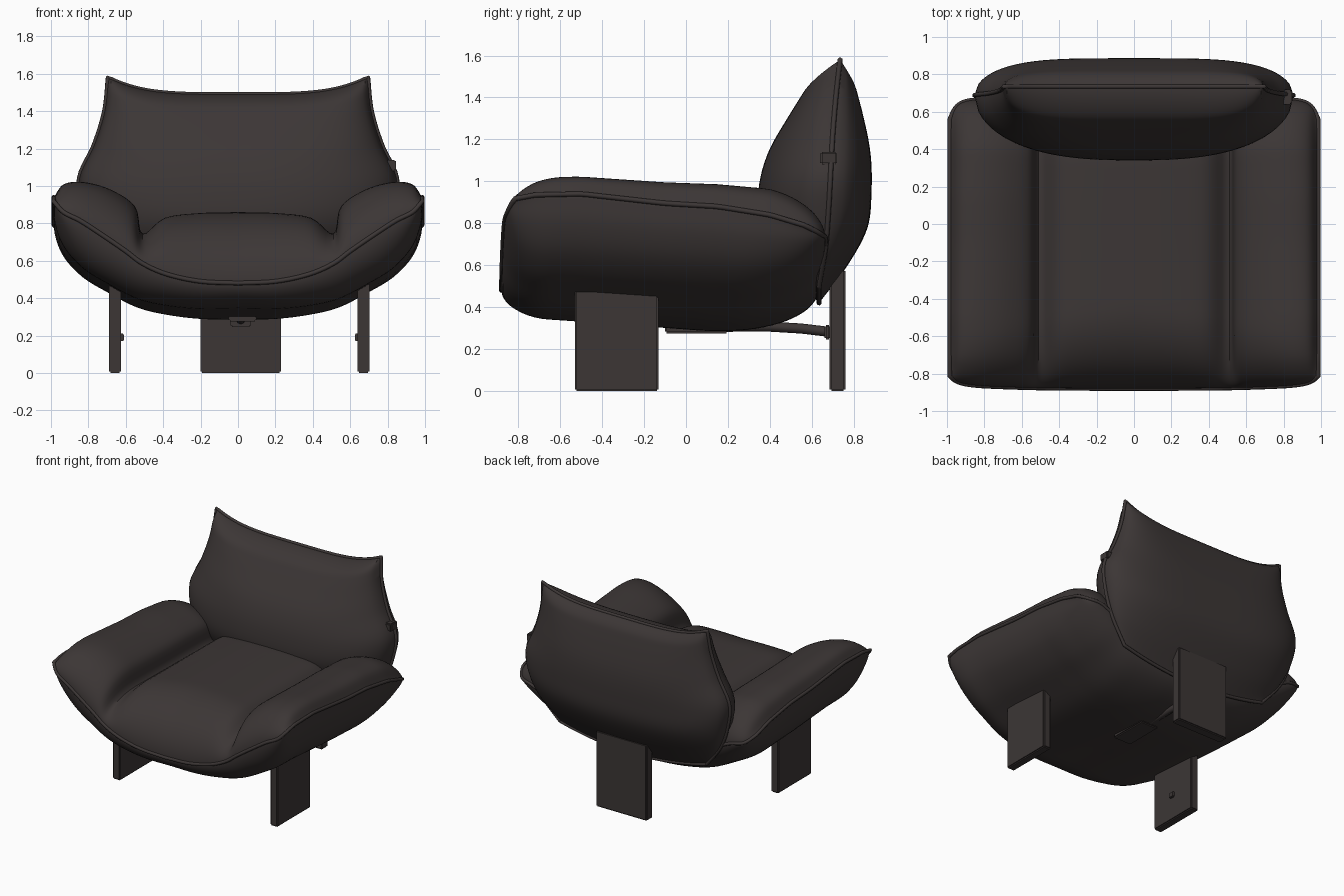
import bpy, bmesh, math
from mathutils import Vector

cube = bpy.data.objects.get("Cube")
if cube:
    bpy.data.objects.remove(cube, do_unlink=True)

leather = bpy.data.materials.new("dark_brown_leather")
leather.use_nodes = True
COLOUR = (0.045, 0.037, 0.036, 1)
leather.diffuse_color = COLOUR
leather.node_tree.nodes["Principled BSDF"].inputs["Base Color"].default_value = COLOUR


def along(points, t):
    """Smooth point on a polyline of evenly spaced keys, t in 0..1."""
    n = len(points) - 1
    i = min(int(t * n), n - 1)
    f = t * n - i
    p = [Vector(points[min(max(k, 0), n)]) for k in (i - 1, i, i + 1, i + 2)]
    a, b = (p[2] - p[0]) / 2, (p[3] - p[1]) / 2
    if i == 0:
        a = p[2] - p[1]
    if i == n - 1:
        b = p[2] - p[1]
    return (p[1] * (2*f**3 - 3*f*f + 1) + a * (f**3 - 2*f*f + f)
            + p[2] * (3*f*f - 2*f**3) + b * (f**3 - f*f))


def value(keys, x):
    """Straight-line value from (position, value) keys."""
    if x <= keys[0][0]:
        return keys[0][1]
    for (x0, v0), (x1, v1) in zip(keys, keys[1:]):
        if x <= x1:
            return v0 + (v1 - v0) * (x - x0) / (x1 - x0)
    return keys[-1][1]


def finish(name, bm, angle=40):
    mesh = bpy.data.meshes.new(name)
    bm.to_mesh(mesh)
    bm.free()
    obj = bpy.data.objects.new(name, mesh)
    bpy.context.collection.objects.link(obj)
    mesh.materials.append(leather)
    bpy.ops.object.select_all(action='DESELECT')
    obj.select_set(True)
    bpy.context.view_layer.objects.active = obj
    bpy.ops.object.shade_smooth_by_angle(angle=math.radians(angle))


def tube(name, points, radius, closed=False):
    curve = bpy.data.curves.new(name, 'CURVE')
    curve.dimensions = '3D'
    curve.bevel_depth = radius
    curve.bevel_resolution = 2
    curve.use_fill_caps = True
    line = curve.splines.new('POLY')
    line.points.add(len(points) - 1)
    for p, co in zip(line.points, points):
        p.co = (*co, 1)
    line.use_cyclic_u = closed
    line.use_smooth = True
    curve.materials.append(leather)
    obj = bpy.data.objects.new(name, curve)
    bpy.context.collection.objects.link(obj)


def pillow(name, surface, nu=80, nv=48):
    """Two sheets meeting at a piped seam; surface(u, v, side) gives points."""
    bm = bmesh.new()
    us = [2 * i / nu - 1 for i in range(nu + 1)]
    vs = [0.5 - 0.5 * math.cos(math.pi * j / nv) for j in range(nv + 1)]
    for side in (1, -1):
        grid = [[bm.verts.new(surface(u, v, side)) for v in vs] for u in us]
        for i in range(nu):
            for j in range(nv):
                bm.faces.new((grid[i][j], grid[i+1][j], grid[i+1][j+1], grid[i][j+1]))
    bmesh.ops.remove_doubles(bm, verts=bm.verts, dist=0.0005)
    bmesh.ops.recalc_face_normals(bm, faces=bm.faces)
    finish(name, bm)
    rim = ([(u, 0) for u in us] + [(1, v) for v in vs[1:]]
           + [(u, 1) for u in us[-2::-1]] + [(-1, v) for v in vs[-2:0:-1]])
    tube(name + "_piping", [surface(u, v, 0) for u, v in rim], 0.012, True)


def box(name, low, high, bevel=0.008):
    bm = bmesh.new()
    bmesh.ops.create_cube(bm, size=1)
    for v in bm.verts:
        v.co = [l + (h - l) * (c + 0.5) for l, h, c in zip(low, high, v.co)]
    bmesh.ops.bevel(bm, geom=bm.edges[:], offset=bevel, segments=2, affect='EDGES')
    finish(name, bm)


# Seat and wrap-around arms: half sections (x, z) from centre to arm tip
SEAM = [(0, .48), (.2, .49), (.38, .53), (.51, .59), (.6, .66), (.71, .74), (.84, .83), (.93, .88), (.985, .94)]
TOP = [(0, .86), (.2, .855), (.39, .83), (.51, .745), (.55, .89), (.68, .98), (.82, 1.02), (.93, 1.01), (.985, .94)]
BASE = [(0, .285), (.2, .29), (.38, .315), (.54, .36), (.7, .45), (.83, .54), (.93, .66), (.98, .8), (.985, .94)]
ARM_DROP = [(-.88, -.035), (-.72, -.005), (-.5, 0), (-.1, -.045), (.15, -.06), (.4, -.1), (.7, -.19)]
BASE_LIFT = [(-.8, .07), (-.4, .04), (.1, 0)]


def seat_surface(u, v, side):
    a = abs(u)
    front = -.88 + .02 * a ** 2 + .045 * a ** 8
    rear = .63 + .09 * a ** 2 - .16 * a ** 8
    y = front + (rear - front) * v
    p = along(SEAM, a)
    if side == 1:
        swell = rounded(y - front, .45 - .2 * a) * rounded(rear - y, .3)
        p = p.lerp(along(TOP, a), swell)
    elif side == -1:
        swell = rounded(y - front, .22) * rounded(rear - y, .45)
        p = p.lerp(along(BASE, a), swell)
        p.y += value(BASE_LIFT, y) * swell * (1 - a)
    z = p.y + a * a * value(ARM_DROP, y)
    return Vector((math.copysign(p.x, u), y, z))


def rounded(d, width):
    """Quarter-round rise from 0 at an edge to 1 at the given distance."""
    s = min(max(d / width, 0), 1)
    return math.sqrt(1 - (1 - s) ** 2)


pillow("seat_shell", seat_surface)

# Back cushion: half width, seam depth, front and rear swell, from bottom to top
BACK = [(.62, .635, 0, 0), (.76, .665, .2, .105), (.83, .68, .325, .185), (.85, .69, .345, .195),
        (.77, .7, .31, .18), (.715, .715, .225, .13), (.695, .735, .13, .06)]


def back_surface(u, v, side):
    a = abs(u)
    low, high = .42 + .08 * a ** 2, 1.49 + .09 * a ** 4
    width, y, front, rear = along([Vector(k) for k in BACK], v)
    depth, power = {1: (-front, 2.6), 0: (0, 1), -1: (rear, 4)}[side]
    edge = math.sqrt(max(0, 1 - a ** (power + 4 * v ** 6)))
    y += depth * edge * rounded(1 - v, .07)
    return Vector((u * width, y, low + (high - low) * v))


pillow("back_cushion", back_surface)
box("back_cushion_tab", (.79, .64, 1.08), (.845, .72, 1.14))

# Flat panel legs
for side, x in (("left", .672), ("right", -.657)):
    box(side + "_leg", (x - .032, -.53, 0), (x + .032, -.13, .48))
    inner = x - math.copysign(.035, x)
    box(side + "_leg_bolt", (inner - .012, -.35, .17), (inner + .012, -.31, .21), .004)
box("rear_leg", (-.2, .685, 0), (.23, .76, .58))

# Curved brace from the rear leg to the underside
brace = [(.015, .1, .3), (.015, .25, .308), (.015, .4, .307), (.015, .55, .298), (.015, .7, .28)]
tube("brace", brace, .024)
box("brace_flange", (-.04, .66, .245), (.07, .69, .315))
box("underside_bracket", (-.05, -.1, .275), (.1, .2, .33))
